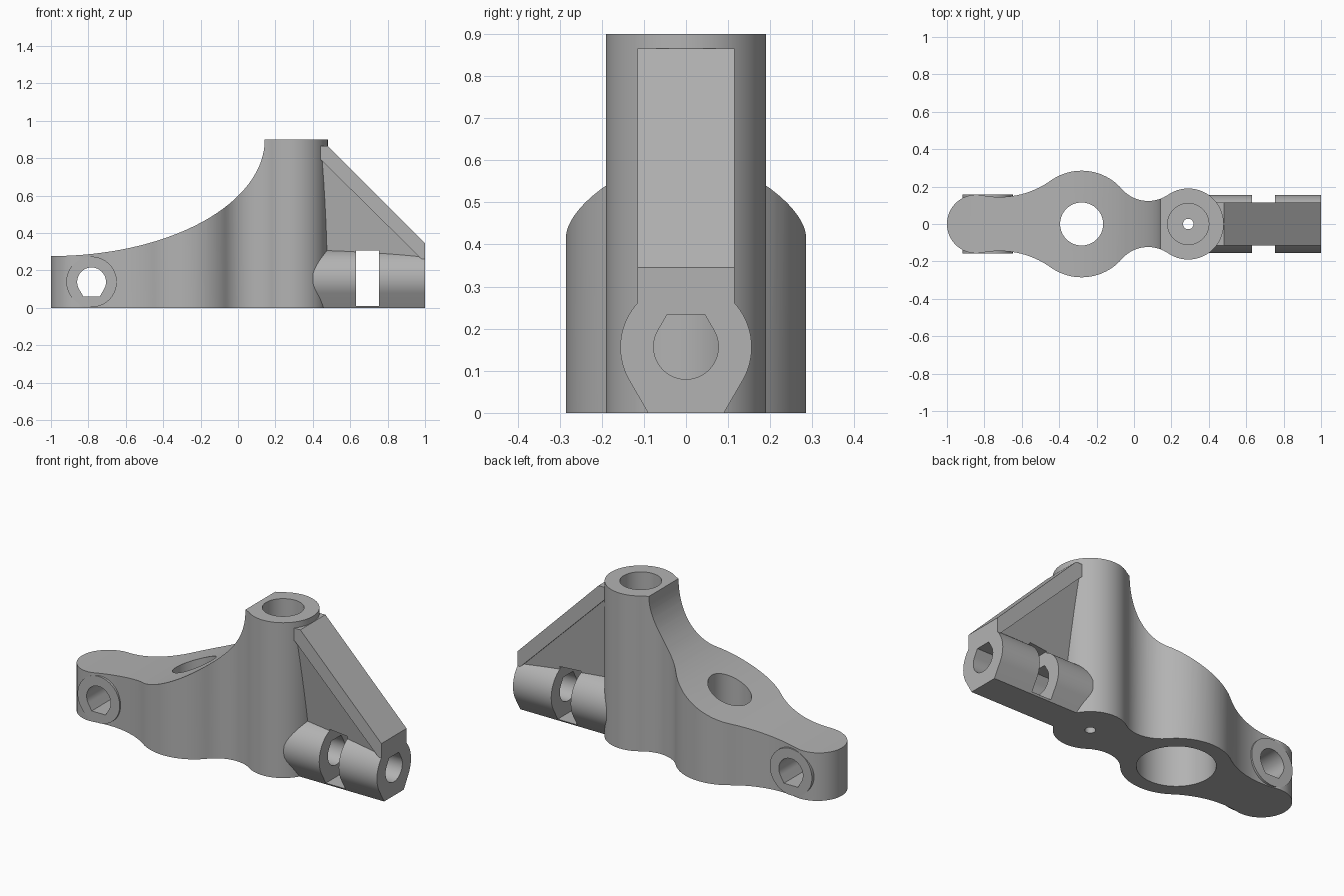
import bpy, bmesh
from math import cos, sin, tan, pi, radians, atan2, sqrt

if "Cube" in bpy.data.objects:
    bpy.data.objects.remove(bpy.data.objects["Cube"], do_unlink=True)

grey = bpy.data.materials.new("plain_grey")
grey.use_nodes = True
grey.diffuse_color = (0.45, 0.45, 0.45, 1)
grey.node_tree.nodes["Principled BSDF"].inputs["Base Color"].default_value = (0.45, 0.45, 0.45, 1)

# Which way a profile (u, v) is extruded (w)
AXES = {
    "x": lambda u, v, w: (w, u, v),
    "y": lambda u, v, w: (u, w, v),
    "z": lambda u, v, w: (u, v, w),
}


def finish(name, bm):
    bmesh.ops.recalc_face_normals(bm, faces=bm.faces[:])
    mesh = bpy.data.meshes.new(name)
    bm.to_mesh(mesh)
    bm.free()
    mesh.materials.append(grey)
    obj = bpy.data.objects.new(name, mesh)
    bpy.context.collection.objects.link(obj)
    return obj


def prism(name, profile, lo, hi, axis):
    bm = bmesh.new()
    face = bm.faces.new([bm.verts.new(AXES[axis](u, v, lo)) for u, v in profile])
    top = bmesh.ops.extrude_face_region(bm, geom=[face])["geom"]
    for v in top:
        if isinstance(v, bmesh.types.BMVert):
            v.co["xyz".index(axis)] = hi
    return finish(name, bm)


def hull(name, points):
    bm = bmesh.new()
    for p in points:
        bm.verts.new(p)
    bmesh.ops.convex_hull(bm, input=bm.verts[:])
    return finish(name, bm)


def arc(cx, cy, r, a, b, n):
    return [(cx + r * cos(a + (b - a) * i / n), cy + r * sin(a + (b - a) * i / n))
            for i in range(n + 1)]


def circle(cx, cy, r, n=64):
    return arc(cx, cy, r, 0, 2 * pi, n)[:-1]


def teardrop(cx, cy, r, side):
    """Circle with two tangent flanks closed by a flat; side is 1 up, -1 down."""
    pts = arc(0, 0, r, radians(150), radians(390), 48)
    pts += [(r * tan(pi / 6), r), (-r * tan(pi / 6), r)]
    return [(cx + u, cy + side * v) for u, v in pts]


def combine(obj, other, operation="DIFFERENCE", keep=False):
    mod = obj.modifiers.new("combine", "BOOLEAN")
    mod.operation = operation
    mod.solver = "EXACT"
    mod.object = other
    other.hide_render = True
    bpy.context.view_layer.objects.active = obj
    bpy.ops.object.modifier_apply(modifier=mod.name)
    if not keep:
        bpy.data.objects.remove(other, do_unlink=True)


# Plan outline: three round lobes joined by tangent concave fillets
lobes = [(-0.843, 0.157), (-0.28, 0.285), (0.29, 0.19)]
fillets = [0.47, 0.187]
upper = []
start = pi
for i, rf in enumerate(fillets):
    (x1, r1), (x2, r2) = lobes[i], lobes[i + 1]
    d, p, q = x2 - x1, r1 + rf, r2 + rf
    fx = (d * d + p * p - q * q) / (2 * d)
    fy = sqrt(p * p - fx * fx)
    a1 = atan2(fy, fx)
    a2 = atan2(fy, fx - d)
    upper += arc(x1, 0, r1, start, a1, 24)
    upper += arc(x1 + fx, fy, rf, a1 + pi, a2 + pi, 20)[1:-1]
    start = a2
upper += arc(lobes[2][0], 0, lobes[2][1], start, 0, 32)
outline = upper + [(x, -y) for x, y in reversed(upper[1:-1])]
body = prism("main_body", outline, 0, 0.9, "z")

# Sweeping elliptical top
sweep = [(-1 + 1.143 * sin(t), 0.9 - 0.623 * cos(t))
         for t in [pi / 2 * i / 48 for i in range(49)]]
sweep += [(0.143, 1.1), (-1.2, 1.1), (-1.2, 0.277)]
combine(body, prism("sweep_cutter", sweep, -0.5, 0.5, "y"))

# Cross boss at the low end, with its keyed hole
combine(body, prism("cross_boss", circle(-0.783, 0.139, 0.135), -0.158, 0.158, "y"), "UNION")
combine(body, prism("cross_hole", teardrop(-0.783, 0.139, 0.077, -1), -0.5, 0.5, "y"))

# Vertical bores: stepped hole in the wide lobe, blind bore in the column
for x, r, lo, hi in [(-0.28, 0.115, -0.1, 1), (-0.28, 0.203, -0.1, 0.27),
                     (0.29, 0.11, 0.1, 1), (0.29, 0.028, -0.1, 0.2)]:
    combine(body, prism("bore", circle(x, 0, r), lo, hi, "z"))

# Hinge barrel with its keyed hole
barrel = prism("hinge_barrel", teardrop(0, 0.156, 0.156, -1), 0.402, 1, "x")
combine(barrel, prism("barrel_hole", teardrop(0, 0.157, 0.077, 1), 0.3, 1.1, "x"))

# Sloping brace plate with a tapered web beneath it
brace = prism("brace", [(0.41, 0.865), (0.48, 0.865), (1, 0.345), (1, 0.25),
                        (0.975, 0.267), (0.445, 0.79), (0.41, 0.79)], -0.115, 0.115, "y")
web = hull("web", [(x, s * y, z) for s in (-1, 1)
                   for x, y, z in [(0.41, 0.104, 0.84), (0.985, 0.104, 0.275), (0.41, 0.03, 0.29)]])
combine(brace, web, "UNION")

# Slot through barrel, leaving a thin floor
slot = prism("slot_cutter", [(0.63, 0.01), (0.755, 0.01), (0.755, 0.308), (0.63, 0.308)],
             -0.4, 0.4, "y")
combine(brace, slot, keep=True)
slot_top = prism("slot_top_cutter", [(0.63, 0.01), (0.755, 0.01), (0.755, 0.4), (0.63, 0.4)],
                 -0.4, 0.4, "y")
combine(barrel, slot_top)
bpy.data.objects.remove(slot, do_unlink=True)

# Smooth curved walls, crisp edges
bpy.ops.object.select_all(action="DESELECT")
for obj in (body, barrel, brace):
    obj.select_set(True)
bpy.context.view_layer.objects.active = body
bpy.ops.object.shade_smooth_by_angle(angle=radians(25))
